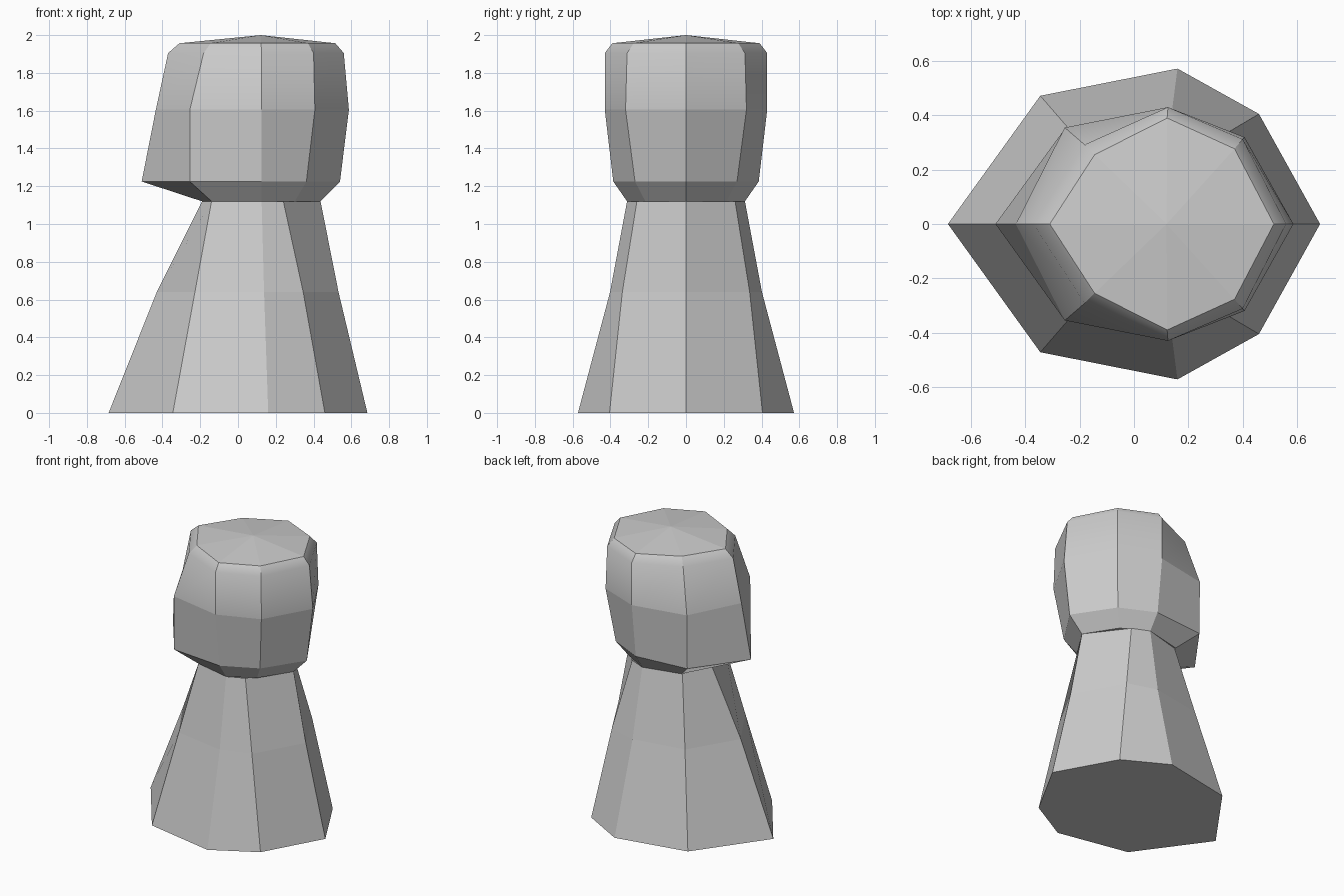
import bpy, bmesh

if "Cube" in bpy.data.objects:
    bpy.data.objects.remove(bpy.data.objects["Cube"])


def loft(name, rings, apex=None, cap_bottom=True, soft_z=()):
    """Stack mirrored eight-sided rings; only the rings at soft_z shade smooth."""
    bm = bmesh.new()
    loops = []
    for z, half in rings:
        pts = half + [(x, -y) for x, y in half[-2:0:-1]]
        loops.append([bm.verts.new((x, y, z)) for x, y in pts])
    n = len(loops[0])
    for a, b in zip(loops, loops[1:]):
        for i in range(n):
            j = (i + 1) % n
            bm.faces.new((a[i], a[j], b[j], b[i]))
    if cap_bottom:
        bm.faces.new(loops[0][::-1])
    if apex:
        tip = bm.verts.new(apex)
        for i in range(n):
            bm.faces.new((loops[-1][i], loops[-1][(i + 1) % n], tip))
    bmesh.ops.recalc_face_normals(bm, faces=bm.faces[:])
    for f in bm.faces:
        f.smooth = True
    for e in bm.edges:
        e.smooth = any(all(abs(v.co.z - z) < 1e-4 for v in e.verts) for z in soft_z)
    mesh = bpy.data.meshes.new(name)
    bm.to_mesh(mesh)
    bm.free()
    obj = bpy.data.objects.new(name, mesh)
    bpy.context.collection.objects.link(obj)
    return obj


# Half outlines run from the right point round the back to the left point
neck = [(0.437, 0), (0.24, 0.26), (0.125, 0.312), (-0.14, 0.24), (-0.19, 0)]
head_bottom = [(0.437, 0), (0.30, 0.215), (0.125, 0.312), (-0.14, 0.25), (-0.19, 0)]

# Flared robe
loft("body", [
    (0.0, [(0.685, 0), (0.46, 0.405), (0.16, 0.572), (-0.345, 0.472), (-0.685, 0)]),
    (0.64, [(0.532, 0), (0.345, 0.337), (0.138, 0.402), (-0.228, 0.337), (-0.43, 0)]),
    (1.12, neck),
])

# Faceted head with overhanging left edge and shallow crown
loft("head", [
    (1.12, head_bottom),
    (1.225, [(0.54, 0), (0.362, 0.27), (0.125, 0.385), (-0.255, 0.35), (-0.51, 0)]),
    (1.605, [(0.587, 0), (0.407, 0.32), (0.125, 0.43), (-0.255, 0.355), (-0.435, 0)]),
    (1.905, [(0.56, 0), (0.40, 0.312), (0.125, 0.43), (-0.182, 0.292), (-0.37, 0)]),
    (1.957, [(0.515, 0), (0.37, 0.277), (0.122, 0.39), (-0.145, 0.255), (-0.31, 0)]),
], apex=(0.12, 0, 2.0), soft_z=(1.905,))
